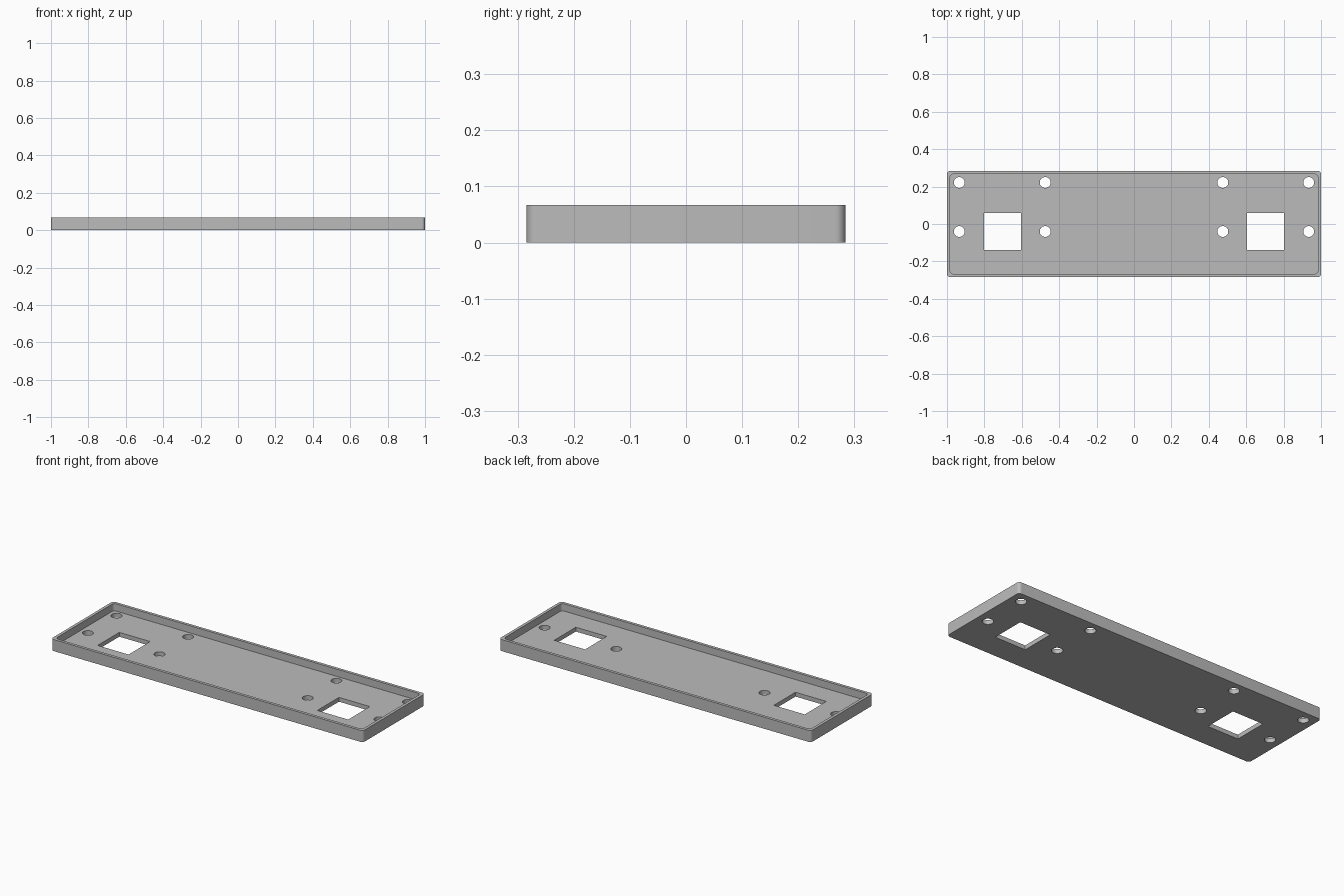
import bpy, bmesh, math
from mathutils import Matrix

if "Cube" in bpy.data.objects:
    bpy.data.objects.remove(bpy.data.objects["Cube"], do_unlink=True)

LENGTH, WIDTH, HEIGHT = 2.0, 0.568, 0.067
WALL, FLOOR, CORNER = 0.017, 0.025, 0.018

grey = bpy.data.materials.new("plain grey")
grey.use_nodes = True
colour = (0.5, 0.5, 0.5, 1)
grey.diffuse_color = colour
grey.node_tree.nodes["Principled BSDF"].inputs["Base Color"].default_value = colour


def add_box(bm, sx, sy, z0, z1, x=0, y=0):
    place = Matrix.Translation((x, y, (z0 + z1) / 2)) @ Matrix.Diagonal((sx, sy, z1 - z0, 1))
    return bmesh.ops.create_cube(bm, size=1, matrix=place)["verts"]


def rounded_box(bm, sx, sy, z0, z1, radius):
    verts = add_box(bm, sx, sy, z0, z1)
    upright = {e for v in verts for e in v.link_edges
               if abs(e.verts[0].co.z - e.verts[1].co.z) > 0.001}
    bmesh.ops.bevel(bm, geom=list(upright), offset=radius, segments=8,
                    profile=0.5, affect='EDGES')


def finish(name, bm):
    mesh = bpy.data.meshes.new(name)
    bm.to_mesh(mesh)
    bm.free()
    mesh.materials.append(grey)
    obj = bpy.data.objects.new(name, mesh)
    bpy.context.collection.objects.link(obj)
    return obj


# Outer tray body with rounded upright corners
bm = bmesh.new()
rounded_box(bm, LENGTH, WIDTH, 0, HEIGHT, CORNER)
tray = finish("tray", bm)

# Shallow recess inside the rim
bm = bmesh.new()
rounded_box(bm, LENGTH - 2 * WALL, WIDTH - 2 * WALL, FLOOR, HEIGHT + 0.05, CORNER)
recess = finish("recess_cutter", bm)

# Square windows and round screw holes through the floor
bm = bmesh.new()
for side in (-1, 1):
    add_box(bm, 0.198, 0.198, -0.05, 0.05, side * 0.704, -0.039)
    for x in (0.475, 0.934):
        for y in (0.222, -0.04):
            bmesh.ops.create_cone(bm, cap_ends=True, segments=40, radius1=0.029,
                                  radius2=0.029, depth=0.1,
                                  matrix=Matrix.Translation((side * x, y, 0)))
holes = finish("hole_cutter", bm)

# Cut the tray, then drop the cutters
bpy.context.view_layer.objects.active = tray
tray.select_set(True)
for cutter in (recess, holes):
    cutter.hide_render = True
    mod = tray.modifiers.new(cutter.name, 'BOOLEAN')
    mod.operation = 'DIFFERENCE'
    mod.solver = 'EXACT'
    mod.object = cutter
    bpy.ops.object.modifier_apply(modifier=mod.name)
    bpy.data.objects.remove(cutter, do_unlink=True)

bpy.ops.object.shade_smooth_by_angle(angle=math.radians(30))
